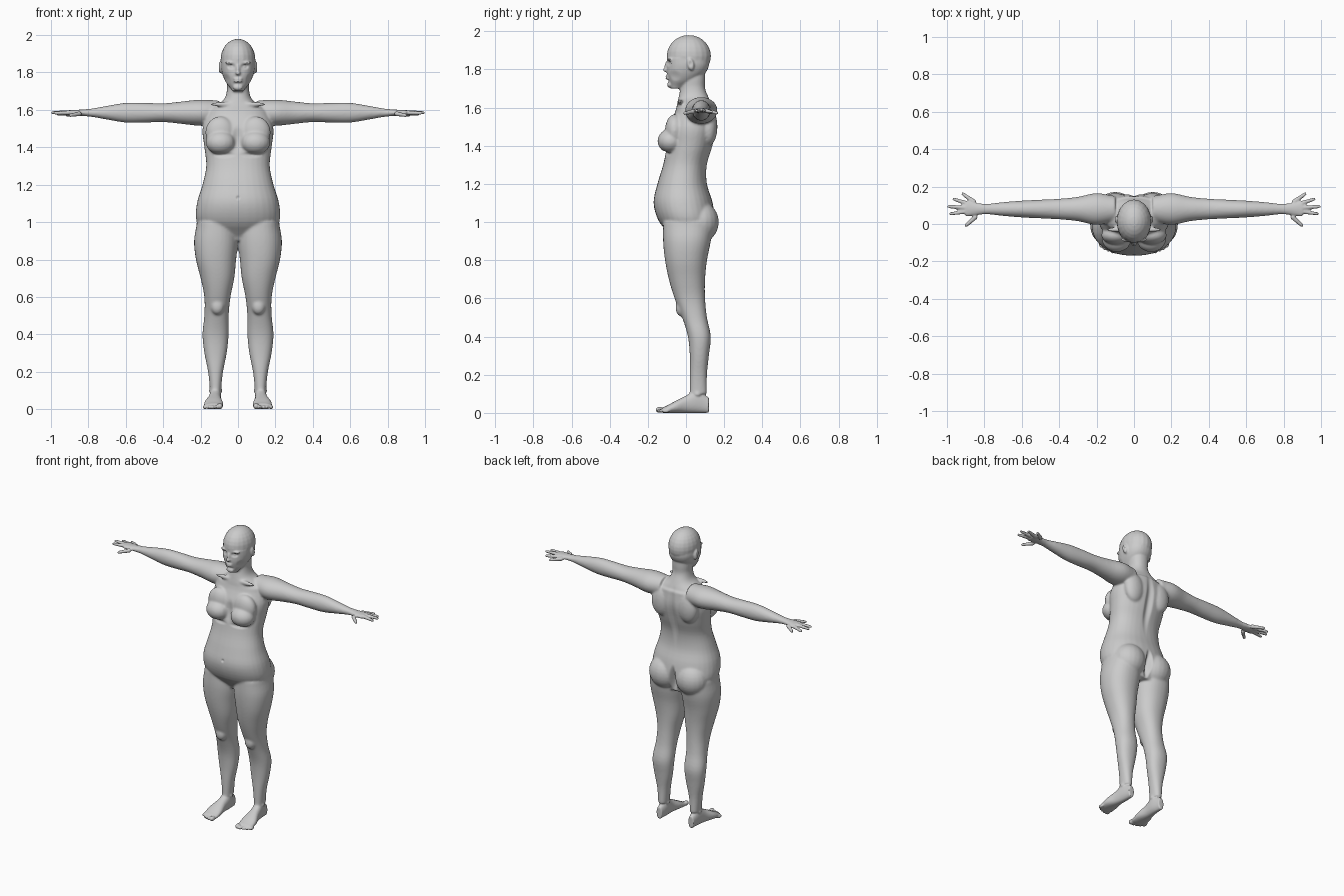
import bpy, bmesh, math
from mathutils import Vector, Matrix

cube = bpy.data.objects.get("Cube")
if cube:
    bpy.data.objects.remove(cube)

bm = bmesh.new()
SIDES = (1, -1)


def smooth_profile(values, steps=4):
    """Fill a coarse profile with a smooth curve through its points."""
    last = len(values) - 1
    result = []
    for i in range(last):
        a, b, c, d = [values[max(0, min(last, i + k))] for k in (-1, 0, 1, 2)]
        for s in range(steps):
            t = s / steps
            result.append(b + t * ((c - a) + t * ((2 * a - 5 * b + 4 * c - d)
                                                  + t * (3 * (b - c) + d - a))) / 2)
    return result + [values[last]]


def signed_power(value, exponent):
    return math.copysign(abs(value) ** exponent, value)


def loft(axis, start, step, low_u, high_u, low_v, high_v, side=1, roundness=.9, count=32):
    """Closed skin whose four outlines are evenly spaced profiles along an axis."""
    outlines = zip(*map(smooth_profile, (low_u, high_u, low_v, high_v)))
    rings = []
    for row, (u0, u1, v0, v1) in enumerate(outlines):
        p = start + step * row / 4
        ring = []
        for k in range(count):
            angle = math.tau * k / count
            u = (u0 + u1) / 2 + (u1 - u0) / 2 * signed_power(math.cos(angle), roundness)
            v = (v0 + v1) / 2 + (v1 - v0) / 2 * signed_power(math.sin(angle), roundness)
            x, y, z = {"x": (p, u, v), "y": (u, p, v), "z": (u, v, p)}[axis]
            ring.append(bm.verts.new((side * x, y, z)))
        rings.append(ring)
    for lower, upper in zip(rings, rings[1:]):
        for k in range(count):
            after = (k + 1) % count
            bm.faces.new((lower[k], lower[after], upper[after], upper[k]))
    bm.faces.new(rings[0])
    bm.faces.new(rings[-1])


def symmetric_loft(start, step, half_width, front, back):
    loft("z", start, step, [-w for w in half_width], half_width, front, back)


def blob(center, radii, side=1, tilt=0):
    x, y, z = center
    matrix = (Matrix.Translation((side * x, y, z)) @ Matrix.Rotation(tilt, 4, "X")
              @ Matrix.Diagonal((*radii, 1)))
    bmesh.ops.create_uvsphere(bm, u_segments=20, v_segments=14, radius=1, matrix=matrix)


def finger(start, end, thick, thin, side):
    for k in range(13):
        radius = thick + (thin - thick) * k / 12
        blob(start.lerp(end, k / 12), (radius, radius, radius), side)


# Torso from crotch to shoulders
symmetric_loft(.9, .1,
               half_width=[.15, .22, .22, .19, .17, .18, .19, .16],
               front=[-.06, -.14, -.17, -.15, -.12, -.1, -.09, -.05],
               back=[.11, .15, .14, .11, .11, .14, .16, .15])
# Neck
symmetric_loft(1.6, .05,
               half_width=[.15, .08, .06, .06, .06],
               front=[-.05, -.04, -.03, -.03, -.03],
               back=[.14, .12, .1, .1, .1])
# Jaw and skull
symmetric_loft(1.7, .04,
               half_width=[.03, .06, .08, .09, .09],
               front=[-.08, -.09, -.1, -.1, -.1],
               back=[-.02, .05, .1, .12, .12])
blob((0, .015, 1.87), (.093, .116, .11))

# Nose, lips and chin
blob((0, -.1, 1.82), (.01, .012, .03), tilt=-.25)
blob((0, -.107, 1.797), (.013, .014, .011))
for height in (1.753, 1.765):
    blob((0, -.097, height), (.024, .01, .007))
blob((0, -.085, 1.72), (.026, .014, .016))

for side in SIDES:
    # Leg from ankle to hip
    loft("z", .1, .1, side=side,
         low_u=[.09, .08, .06, .05, .05, .04, .02, .01, 0, .01],
         high_u=[.15, .16, .18, .19, .18, .18, .2, .225, .235, .22],
         low_v=[.02, .02, .02, .01, -.02, -.06, -.09, -.11, -.12, -.12],
         high_v=[.11, .11, .12, .13, .11, .1, .1, .11, .13, .14])
    # Foot from heel to ball
    loft("y", .12, -.06, side=side,
         low_u=[.1, .09, .09, .08, .08],
         high_u=[.14, .15, .16, .18, .18],
         low_v=[0] * 5,
         high_v=[.08, .12, .09, .06, .03])
    blob((.12, .06, .1), (.037, .026, .022), side)
    # Toes, large to small
    for k in range(5):
        r = .011 if k else .016
        blob((.097 + .02 * k, -.138 + .002 * k * k, r), (r, .022, r), side)
    # Arm from shoulder to palm
    depth = [.07, .085, .065, .055, .05, .045, .037, .028, .04]
    height = [.065, .07, .06, .05, .053, .053, .037, .02, .014]
    loft("x", .1, .1, side=side, roundness=1,
         low_u=[.08 - d for d in depth], high_u=[.08 + d for d in depth],
         low_v=[1.585 - h for h in height], high_v=[1.585 + h for h in height])
    # Fingers fanned around the wrist, little finger to thumb
    wrist = Vector((.8, .08, 1.588))
    for degrees, reach in ((35, .14), (18, .17), (4, .19), (-8, .18), (-42, .13)):
        a = math.radians(degrees)
        ray = Vector((math.cos(a), math.sin(a), -abs(math.sin(a)) / 5)) * reach
        finger(wrist + ray / 2, wrist + ray, .013, .009, side)
    # Breasts, buttocks and shoulder blades
    blob((.092, -.08, 1.425), (.08, .07, .064), side)
    blob((.095, -.06, 1.48), (.08, .05, .085), side)
    blob((.1, .075, 1), (.108, .097, .108), side)
    blob((.1, .12, 1.5), (.07, .045, .1), side)
    # Collar bones and kneecaps
    blob((.08, -.03, 1.63), (.07, .014, .013), side)
    blob((.11, -.025, .55), (.036, .03, .045), side)
    # Ears and brows
    blob((.093, .024, 1.828), (.012, .018, .034), side, tilt=.2)
    blob((.036, -.083, 1.853), (.034, .014, .009), side)

bmesh.ops.recalc_face_normals(bm, faces=bm.faces)
mesh = bpy.data.meshes.new("body")
bm.to_mesh(mesh)
bm.free()
body = bpy.data.objects.new("body", mesh)
bpy.context.scene.collection.objects.link(body)
bpy.context.view_layer.objects.active = body
body.select_set(True)


def apply_modifier(kind, **settings):
    modifier = body.modifiers.new(kind.title(), kind)
    for key, value in settings.items():
        setattr(modifier, key, value)
    bpy.ops.object.modifier_apply(modifier=modifier.name)


# Fuse the parts into one skin and blend the joins, keeping hands, feet and face crisp
apply_modifier("REMESH", mode="VOXEL", voxel_size=.0056)
soft = body.vertex_groups.new(name="soft")
soft.add([v.index for v in body.data.vertices
          if abs(v.co.x) < .8 and .1 < v.co.z < 1.7], 1, "REPLACE")
apply_modifier("SMOOTH", factor=.5, iterations=14, vertex_group="soft")
apply_modifier("SMOOTH", factor=.5, iterations=2)


def push(center, radii, offset):
    """Soft sculpt stroke: shift the skin inside an oval region."""
    middle, move = Vector(center), Vector(offset)
    for v in body.data.vertices:
        d = sum(((p - q) / r) ** 2 for p, q, r in zip(v.co, middle, radii))
        if d < 1:
            v.co += move * (1 - d) ** 2


# Sculpted hollows: eye sockets, lids, cheeks, ears and breast folds
for side in SIDES:
    push((side * .036, -.09, 1.833), (.027, .05, .018), (0, .013, 0))
    push((side * .036, -.085, 1.832), (.014, .04, .009), (0, -.007, 0))
    push((side * .07, -.07, 1.765), (.035, .05, .035), (-side * .006, 0, 0))
    push((side * .105, .024, 1.83), (.012, .012, .02), (-side * .006, 0, 0))
    push((side * .09, -.12, 1.36), (.09, .06, .02), (0, .012, 0))
# Spine, cleft, breastbone and navel
push((0, .15, 1.4), (.035, .08, .26), (0, -.016, 0))
push((0, .16, .98), (.03, .09, .12), (0, -.04, 0))
push((0, -.12, 1.45), (.035, .07, .09), (0, .014, 0))
push((0, -.165, 1.13), (.012, .03, .014), (0, .008, 0))

# One plain grey
grey = bpy.data.materials.new("plain_grey")
grey.use_nodes = True
colour = (.6, .6, .6, 1)
grey.diffuse_color = colour
grey.node_tree.nodes["Principled BSDF"].inputs["Base Color"].default_value = colour
body.data.materials.clear()
body.data.materials.append(grey)
bpy.ops.object.shade_smooth_by_angle(angle=math.radians(50))
